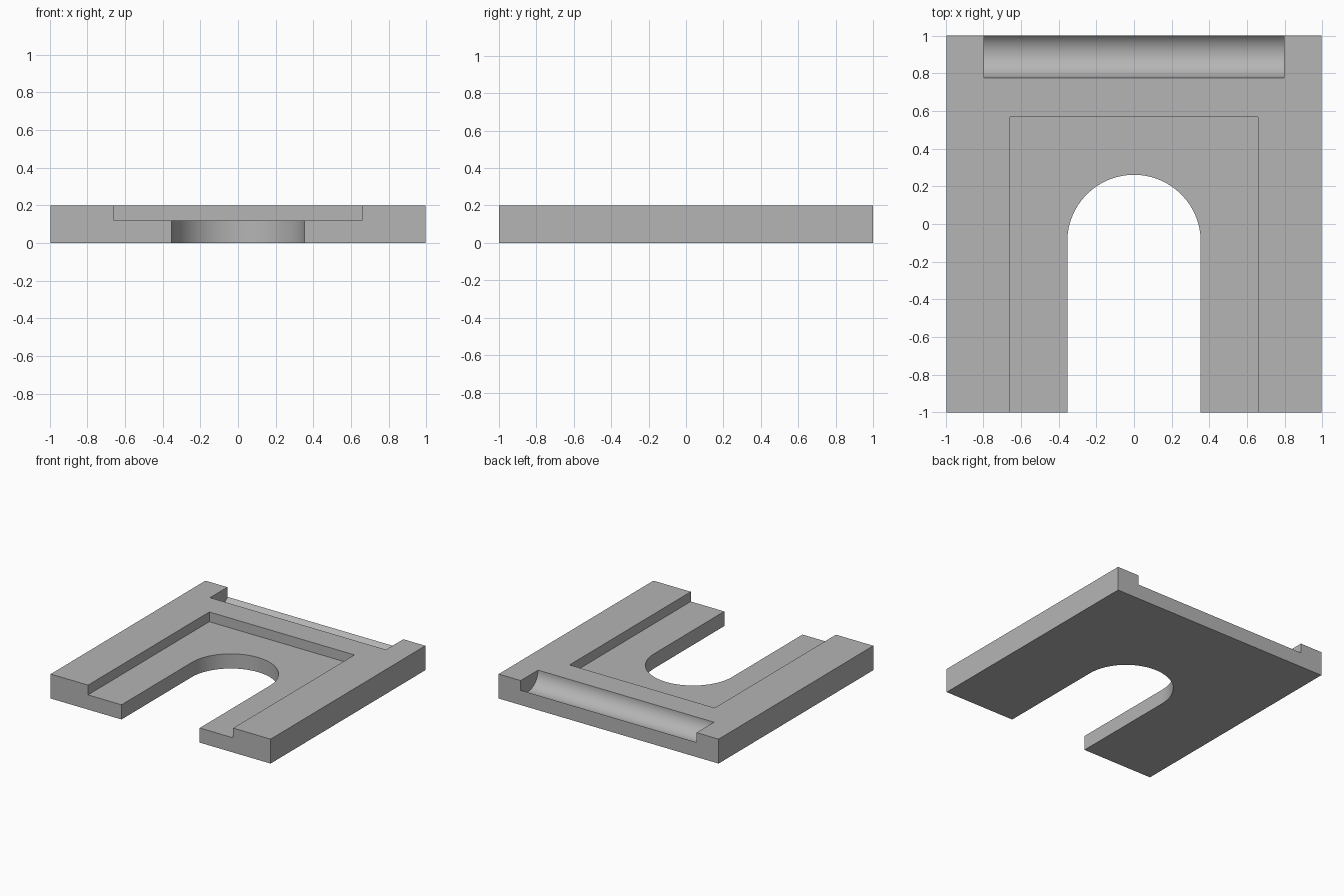
import bpy
import bmesh
import math
from mathutils import Vector

if "Cube" in bpy.data.objects:
    bpy.data.objects.remove(bpy.data.objects["Cube"], do_unlink=True)

HALF_W, HALF_D, HEIGHT = 0.995, 1.0, 0.2
SLOT_R, SLOT_Y = 0.354, -0.093
POCKET_W, POCKET_BACK, POCKET_FLOOR = 0.657, 0.567, 0.12
GROOVE_W, GROOVE_R, GROOVE_Y = 0.796, 0.126, 0.902

grey = bpy.data.materials.new("plain grey")
grey.use_nodes = True
colour = (0.46, 0.46, 0.46, 1)
grey.diffuse_color = colour
grey.node_tree.nodes["Principled BSDF"].inputs["Base Color"].default_value = colour


def prism(name, points, sweep):
    """Extrude a closed outline along a sweep vector."""
    bm = bmesh.new()
    base = bm.faces.new([bm.verts.new(p) for p in points])
    top = bmesh.ops.extrude_face_region(bm, geom=[base], use_keep_orig=True)
    moved = [v for v in top["geom"] if isinstance(v, bmesh.types.BMVert)]
    bmesh.ops.translate(bm, verts=moved, vec=Vector(sweep))
    bmesh.ops.recalc_face_normals(bm, faces=bm.faces)
    mesh = bpy.data.meshes.new(name)
    bm.to_mesh(mesh)
    bm.free()
    mesh.materials.append(grey)
    obj = bpy.data.objects.new(name, mesh)
    bpy.context.collection.objects.link(obj)
    return obj


def cut(target, cutter):
    """Subtract a cutter, apply the result and discard the cutter."""
    mod = target.modifiers.new(cutter.name, "BOOLEAN")
    mod.operation, mod.solver, mod.object = "DIFFERENCE", "EXACT", cutter
    bpy.context.view_layer.objects.active = target
    bpy.ops.object.modifier_apply(modifier=mod.name)
    bpy.data.objects.remove(cutter, do_unlink=True)


# Plate outline with the round-ended slot open at the front
arch = [(SLOT_R * math.cos(a), SLOT_Y + SLOT_R * math.sin(a), 0)
        for a in (math.pi * i / 48 for i in range(49))]
outline = [(SLOT_R, -HALF_D, 0), (HALF_W, -HALF_D, 0), (HALF_W, HALF_D, 0),
           (-HALF_W, HALF_D, 0), (-HALF_W, -HALF_D, 0), (-SLOT_R, -HALF_D, 0)]
plate = prism("slotted_plate", outline + arch[::-1], (0, 0, HEIGHT))

# Shallow rectangular pocket around the slot
pocket = [(x, y, POCKET_FLOOR) for x, y in (
    (-POCKET_W, -HALF_D - 0.1), (POCKET_W, -HALF_D - 0.1),
    (POCKET_W, POCKET_BACK), (-POCKET_W, POCKET_BACK))]
cut(plate, prism("pocket_cutter", pocket, (0, 0, HEIGHT)))

# Round-bottomed groove along the back edge
ring = [(-GROOVE_W, GROOVE_Y + GROOVE_R * math.cos(a), HEIGHT + GROOVE_R * math.sin(a))
        for a in (math.tau * i / 72 for i in range(72))]
cut(plate, prism("groove_cutter", ring, (2 * GROOVE_W, 0, 0)))

# Smooth curved walls, crisp edges
bpy.ops.object.select_all(action="DESELECT")
plate.select_set(True)
bpy.context.view_layer.objects.active = plate
bpy.ops.object.shade_smooth_by_angle(angle=math.radians(30))
